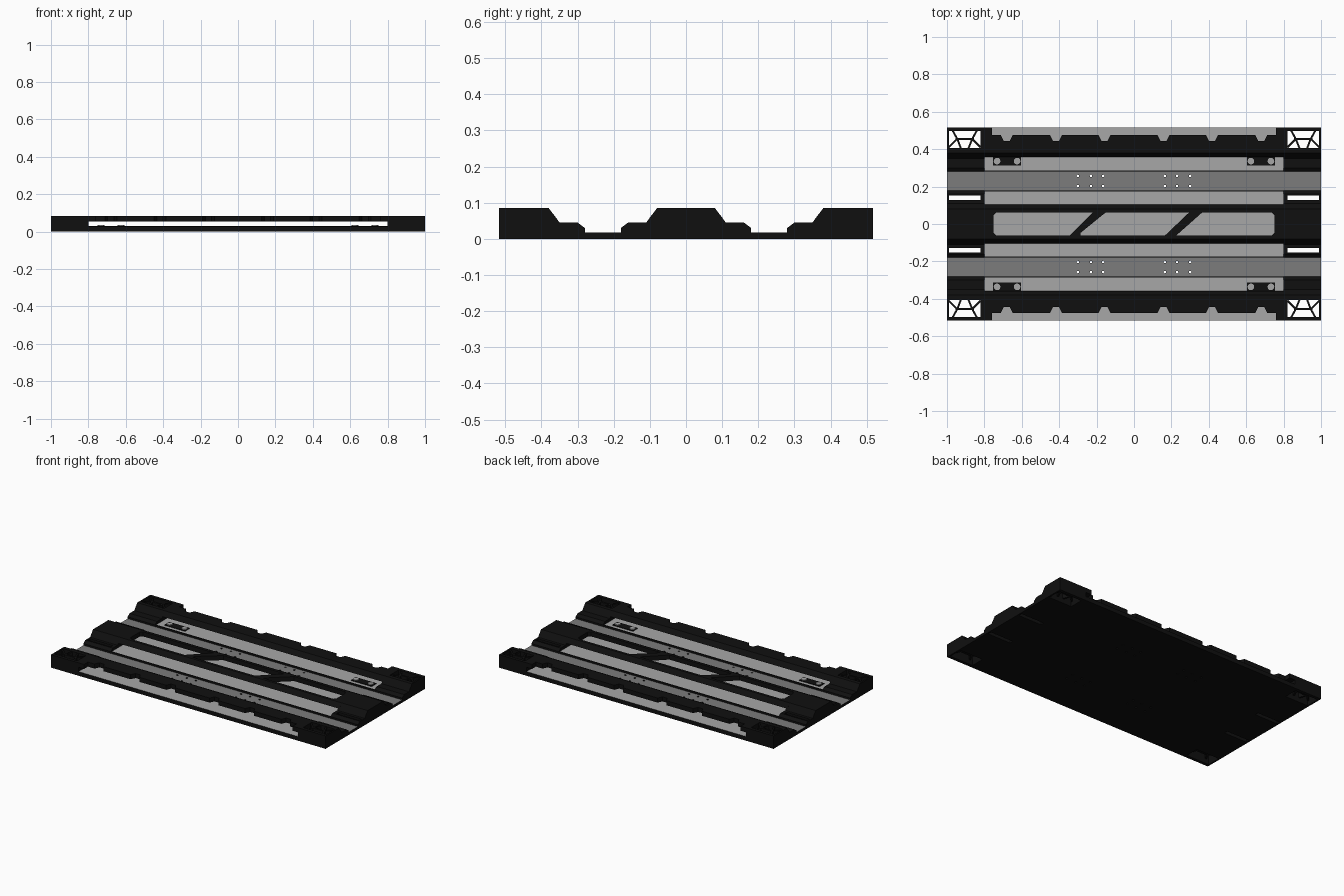
import bpy, bmesh, math
from mathutils import Vector

if "Cube" in bpy.data.objects:
    bpy.data.objects.remove(bpy.data.objects["Cube"])


def mat(name, v):
    m = bpy.data.materials.new(name)
    m.diffuse_color = (v, v, v, 1)
    m.use_nodes = True
    m.node_tree.nodes["Principled BSDF"].inputs["Base Color"].default_value = m.diffuse_color
    return m


BLACK = mat("black metal", 0.005)
LIGHT = mat("light grey panel", 0.39)
MID = mat("mid grey channel", 0.2)


def finish(name, bm, mats=(BLACK,)):
    bmesh.ops.recalc_face_normals(bm, faces=bm.faces)
    me = bpy.data.meshes.new(name)
    bm.to_mesh(me)
    bm.free()
    for m in mats:
        me.materials.append(m)
    ob = bpy.data.objects.new(name, me)
    bpy.context.collection.objects.link(ob)
    return ob


def add_prism(bm, pts, z0, z1):
    """Extrude an xy outline from z0 to z1; returns the top verts."""
    f = bm.faces.new([bm.verts.new((x, y, z0)) for x, y in pts])
    r = bmesh.ops.extrude_face_region(bm, geom=[f])
    top = [v for v in r["geom"] if isinstance(v, bmesh.types.BMVert)]
    for v in top:
        v.co.z = z1
    return top


def rect(x0, x1, y0, y1):
    return [(x0, y0), (x1, y0), (x1, y1), (x0, y1)]


def bar(p, q, w):
    p, q = Vector(p), Vector(q)
    d = (q - p).normalized() * w / 2
    n = Vector((-d.y, d.x))
    return [tuple(p + n), tuple(p - n), tuple(q - n), tuple(q + n)]


def disc(x, y, r, n=12):
    return [(x + r * math.cos(2 * math.pi * i / n), y + r * math.sin(2 * math.pi * i / n)) for i in range(n)]


def prisms(name, outlines, z0, z1, mats=(BLACK,)):
    bm = bmesh.new()
    for o in outlines:
        add_prism(bm, o, z0, z1)
    return finish(name, bm, mats)


def cut(ob, outlines):
    """Cut vertical through holes."""
    c = prisms("hole_cutter", outlines, -0.1, 0.2)
    c.hide_render = True
    m = ob.modifiers.new("holes", 'BOOLEAN')
    m.operation, m.solver, m.object = 'DIFFERENCE', 'EXACT', c
    bpy.context.view_layer.objects.active = ob
    bpy.ops.object.modifier_apply(modifier=m.name)
    bpy.data.objects.remove(c)


def paint_top(ob, zmax):
    """Upward faces below zmax take the second material."""
    for p in ob.data.polygons:
        p.material_index = 1 if p.normal.z > 0.9 and 0.005 < p.center.z < zmax else 0


# end blocks: stepped profile with slots and open corner pockets
half = [(0.08, .085), (0.11, .045), (0.16, .045), (0.18, .03), (0.18, .018), (0.28, .018),
        (0.28, .03), (0.30, .045), (0.35, .045), (0.38, .085), (0.517, .085), (0.517, 0)]
profile = [(-y, z) for y, z in reversed(half)] + half
for s, side in ((-1, "left"), (1, "right")):
    bm = bmesh.new()
    f = bm.faces.new([bm.verts.new((s * 0.8, y, z)) for y, z in profile])
    r = bmesh.ops.extrude_face_region(bm, geom=[f])
    for v in r["geom"]:
        if isinstance(v, bmesh.types.BMVert):
            v.co.x = s
    ob = finish("end_block_" + side, bm, (BLACK, MID))
    x0, x1 = sorted((s * 0.822, s * 0.99))
    holes = []
    for t in (-1, 1):
        for a, b in ((0.128, 0.153), (0.406, 0.497)):
            holes.append(rect(x0, x1, *sorted((t * a, t * b))))
    cut(ob, holes)
    paint_top(ob, 0.02)

    # lattice bars across the corner pockets
    bars = []
    for t in (-1, 1):
        def P(x, y):
            return (s * x, t * y)
        a, b = P(0.865, 0.455), P(0.945, 0.455)
        bars += [bar(P(0.855, 0.455), P(0.955, 0.455), 0.012),
                 bar(a, P(0.84, 0.5), 0.01), bar(b, P(0.97, 0.5), 0.01),
                 bar(a, P(0.82, 0.41), 0.01), bar(b, P(0.992, 0.41), 0.01),
                 bar(a, P(0.885, 0.404), 0.01), bar(b, P(0.925, 0.404), 0.01)]
    prisms("corner_lattice_" + side, bars, 0.03, 0.08)

# base deck: black slabs with light grey tops
for name, y0, y1 in (("front", -0.517, -0.28), ("centre", -0.18, 0.18), ("back", 0.28, 0.517)):
    ob = prisms("base_deck_" + name, [rect(-0.8, 0.8, y0, y1)], 0, 0.027, (BLACK, LIGHT))
    paint_top(ob, 0.05)

for t, side in ((-1, "front"), (1, "back")):
    # cable channels with small through holes
    ob = prisms("channel_" + side, [rect(-0.8, 0.8, *sorted((t * 0.18, t * 0.28)))], 0, 0.018, (BLACK, MID))
    cut(ob, [disc(s * x, t * y, 0.007, 8) for s in (-1, 1) for x in (0.165, 0.23, 0.3) for y in (0.203, 0.257)])
    paint_top(ob, 0.02)
    prisms("channel_lip_" + side, [rect(-0.8, 0.8, *sorted((t * a, t * (a + 0.007)))) for a in (0.173, 0.28)],
           0.018, 0.03)

    # raised outer rail with notched outer edge
    edge = [(-0.81, 0.517), (-0.76, 0.517), (-0.76, 0.476)]
    for x in (-0.68, -0.417, -0.158, 0.158, 0.417, 0.68):
        edge += [(x - 0.032, 0.476), (x - 0.017, 0.445), (x + 0.017, 0.445), (x + 0.032, 0.476)]
    edge += [(0.76, 0.476), (0.76, 0.517), (0.81, 0.517), (0.81, 0.357), (-0.81, 0.357)]
    bm = bmesh.new()
    for v in add_prism(bm, [(x, t * y) for x, y in edge], 0.055, 0.085):
        if abs(v.co.y) < 0.36:
            v.co.y = t * 0.38
    finish("outer_rail_" + side, bm)

    # bolt plates
    for s, end in ((-1, "left"), (1, "right")):
        prisms("bolt_plate_%s_%s" % (side, end),
               [rect(*sorted((s * 0.605, s * 0.755)), *sorted((t * 0.312, t * 0.362)))], 0.026, 0.031)
        prisms("bolt_%s_%s" % (side, end), [disc(s * x, t * 0.336, 0.018) for x in (0.625, 0.732)],
               0.03, 0.036, (LIGHT,))

# raised centre frame with three slanted openings
bm = bmesh.new()
for v in add_prism(bm, rect(-0.81, 0.81, -0.103, 0.103), 0.055, 0.085):
    v.co.y = math.copysign(0.08, v.co.y)
frame = finish("centre_frame", bm)
w, c = 0.062, 0.015
cut(frame, [
    [(-0.75 + c, -w), (-0.345, -w), (-0.22, w), (-0.75 + c, w), (-0.75, w - c), (-0.75, c - w)],
    [(-0.285, -w), (0.165, -w), (0.295, w), (-0.15, w), (-0.17, w - c), (-0.285, c - w)],
    [(0.225, -w), (0.75 - c, -w), (0.75, c - w), (0.75, w - c), (0.75 - c, w), (0.365, w)],
])
